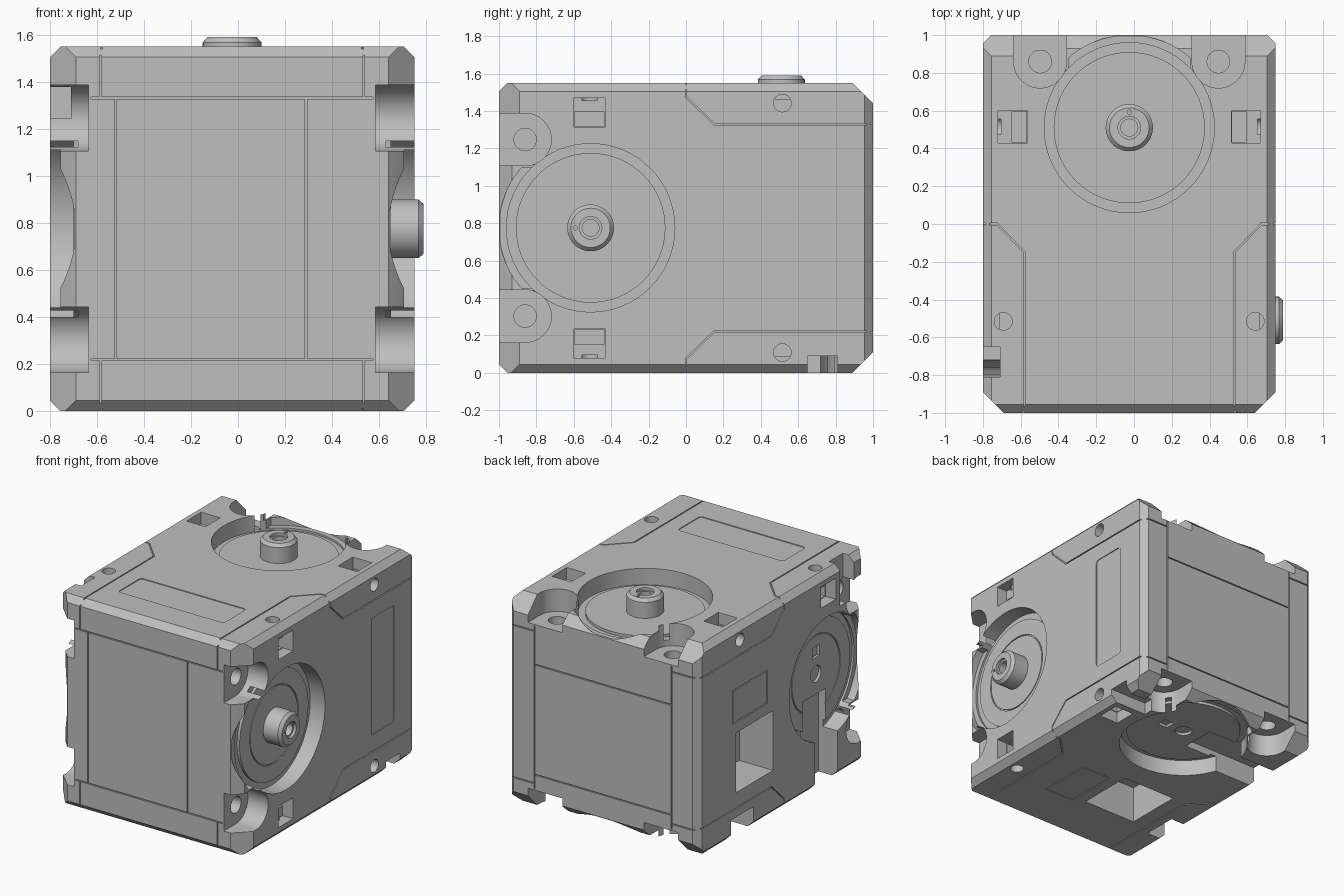
import bpy, bmesh, math
from mathutils import Matrix, Vector

if "Cube" in bpy.data.objects:
    bpy.data.objects.remove(bpy.data.objects["Cube"], do_unlink=True)

H = 0.775                      # half width and half height of the case
AY, LUG = -0.51, 0.472         # output axis and screw lug offsets
# The second actuator is the first one turned half round a diagonal axis
TURN = Matrix(((0, 0, 1, 0), (0, -1, 0, 0), (1, 0, 0, 0), (0, 0, 0, 1)))
UNITS = {"side": Matrix.Identity(4), "top": TURN}

mat = bpy.data.materials.new("plastic grey")
mat.use_nodes = True
GREY = (0.52, 0.52, 0.52, 1)
mat.diffuse_color = GREY
mat.node_tree.nodes["Principled BSDF"].inputs["Base Color"].default_value = GREY


def finish(name, bm):
    bmesh.ops.recalc_face_normals(bm, faces=bm.faces)
    me = bpy.data.meshes.new(name)
    bm.to_mesh(me)
    bm.free()
    me.materials.append(mat)
    ob = bpy.data.objects.new(name, me)
    bpy.context.collection.objects.link(ob)
    return ob


def loft(name, rings, m):
    """Closed solid through matching rings of points."""
    bm = bmesh.new()
    loops = [[bm.verts.new(m @ Vector(p)) for p in r] for r in rings]
    for a, b in zip(loops, loops[1:]):
        for i in range(len(a)):
            j = (i + 1) % len(a)
            bm.faces.new((a[i], a[j], b[j], b[i]))
    bm.faces.new(loops[0])
    bm.faces.new(loops[-1])
    return finish(name, bm)


def circle(y, z, r, n=64):
    return [(y + r * math.cos(2 * math.pi * i / n), z + r * math.sin(2 * math.pi * i / n))
            for i in range(n)]


def rect(y0, y1, z0, z1):
    return [(y0, z0), (y1, z0), (y1, z1), (y0, z1)]


def prism(outline, x0, x1, m, name="cutter"):
    return loft(name, [[(x, y, z) for y, z in outline] for x in (x0, x1)], m)


def carve(target, cutter):
    cutter.hide_render = True
    mod = target.modifiers.new("cut", "BOOLEAN")
    mod.operation, mod.solver, mod.object = "DIFFERENCE", "EXACT", cutter
    dg = bpy.context.evaluated_depsgraph_get()
    me = bpy.data.meshes.new_from_object(target.evaluated_get(dg))
    target.modifiers.clear()
    target.data = me
    bpy.data.objects.remove(cutter, do_unlink=True)


# Case: block with chamfered edges
bm = bmesh.new()
bmesh.ops.create_cube(bm, size=2, matrix=Matrix.Diagonal((H, 1, H, 1)))
chamfers = []
for s in (-1, 1):
    for t in (-1, 1):
        chamfers.append(((s, 0, t), 2 * H - 0.045))
    chamfers += [((s, -1, 0), H + 1 - 0.11), ((0, -1, s), H + 1 - 0.045),
                 ((0, 1, s), H + 1 - 0.11), ((s, 1, 0), H + 1 - 0.045)]
for n, d in chamfers:
    n = Vector(n)
    cut = bmesh.ops.bisect_plane(bm, geom=bm.verts[:] + bm.edges[:] + bm.faces[:],
                                 plane_co=n * d / 2, plane_no=n, clear_outer=True)
    rim = [e for e in cut["geom_cut"] if isinstance(e, bmesh.types.BMEdge)]
    bmesh.ops.holes_fill(bm, edges=rim, sides=0)
case = finish("case", bm)


def seam(points, s, m):
    """Thin groove along a path on a side face."""
    for (ya, za), (yb, zb) in zip(points, points[1:]):
        d = Vector((yb - ya, zb - za)).normalized() * 0.004
        carve(case, prism([(ya - d.x - d.y, za - d.y + d.x), (yb + d.x - d.y, zb + d.y + d.x),
                           (yb + d.x + d.y, zb + d.y - d.x), (ya - d.x + d.y, za - d.y - d.x)],
                          s * 0.765, s * 0.85, m))


def slot_outline():
    return rect(-0.62, -0.36, -0.9, -0.15)


parts = [case]
for unit, m in UNITS.items():
    for s in (1, -1):
        def cut(outline, depth, m=m, s=s):
            carve(case, prism(outline, s * depth, s * 0.9, m))

        # Round recess, open to the end face between the lugs
        cut(circle(AY, 0, 0.45), 0.655)
        cut(rect(-1.1, -0.72, -0.335, 0.335), 0.73)
        arc = [(AY - 0.49 * math.cos(a), 0.49 * math.sin(a))
               for a in [0.72 * (i / 10 - 1) for i in range(21)]]
        cut(arc + [(-0.7, 0.32), (-0.7, -0.32)], 0.67)
        wedge = [(0.66, -1.01), (0.73, -0.93), (0.85, -0.93), (0.85, -1.01)]
        carve(case, loft("cutter", [[(s * x, y, z) for x, y in wedge]
                                    for z in (-0.335, 0.335)], m))
        for t in (1, -1):
            # Screw lugs: rounded pocket and screw hole
            z, r = t * LUG, 0.14
            pocket = [(-0.86 + r * math.cos(a), z + r * math.sin(a))
                      for a in [math.pi * (i / 24 - 0.5) for i in range(25)]]
            cut(pocket + [(-1.1, z + r), (-1.1, z - r)], 0.61)
            cut(circle(-0.86, z, 0.06, 32), 0.45)
            # Square nut slots with a deeper inner half
            if s > 0 or t > 0:
                lo, hi = sorted((t * 0.54, t * 0.695))
                cut(rect(-0.6, -0.43, lo, hi), 0.69)
                lo, hi = sorted((t * 0.545, t * 0.62))
                cut(rect(-0.595, -0.435, lo, hi), 0.62)
            # Small screw hole and shell seam
            cut(circle(0.515, t * 0.667, 0.047, 32), 0.68)
            seam([(0, t * 0.8), (0, t * 0.7), (0.15, t * 0.555), (1.05, t * 0.555)], s, m)

    # Label inset with rounded corners on the drive face
    label = [(0.6125 + cy * 0.1075 + 0.025 * math.cos(a), cz * 0.405 + 0.025 * math.sin(a))
             for k, (cy, cz) in enumerate(((1, 1), (-1, 1), (-1, -1), (1, -1)))
             for a in [math.pi / 2 * (k + i / 5) for i in range(6)]]
    carve(case, prism(label, H - 0.006, 0.85, m))

    # Idler face: cable slot, cable channel, connector opening, engraved frame
    carve(case, prism(slot_outline(), -0.62, -0.9, m))
    carve(case, prism(rect(-0.81, -0.65, 0.47, 0.9), -0.685, -0.9, m))
    carve(case, prism(rect(0.13, 0.56, -0.44, 0), -0.5, -0.9, m))
    seam([(0.2, 0.08), (0.6, 0.08), (0.6, 0.32), (0.2, 0.32), (0.2, 0.08)], -1, m)

    # End face seams
    def end_seam(x0, x1, z0, z1, m=m):
        ring = [(x0, z0), (x1, z0), (x1, z1), (x0, z1)]
        carve(case, loft("cutter", [[(x, y, z) for x, z in ring] for y in (-1.05, -0.99)], m))

    w = 0.004
    for t in (1, -1):
        end_seam(-0.6, 0.6, t * 0.557 - w, t * 0.557 + w)
        for x in (-0.56, 0.56):
            lo, hi = sorted((t * 0.555, t * 0.8))
            end_seam(x - w, x + w, lo, hi)
    for x in (-0.495, 0.315):
        end_seam(x - w, x + w, -0.556, 0.556)

    # Drive disc and idler disc, each with a ring groove
    for kind, s in (("drive", 1), ("idler", -1)):
        disc = prism(circle(AY, 0, 0.4), s * 0.63, s * 0.675, m, f"{unit}_{kind}_disc")
        ring_profile = [(0.276, 0.667), (0.284, 0.667), (0.284, 0.7), (0.276, 0.7)]
        bm = bmesh.new()
        prof = [bm.verts.new((s * x, AY + r, 0)) for r, x in ring_profile]
        face = bm.faces.new(prof)
        bmesh.ops.spin(bm, geom=[face], cent=(0, AY, 0), axis=(1, 0, 0),
                       angle=2 * math.pi, steps=64, use_duplicate=False)
        bmesh.ops.remove_doubles(bm, verts=bm.verts, dist=0.0001)
        flat = [f for f in bm.faces if all(abs(v.co.z) < 1e-4 and v.co.y > AY for v in f.verts)]
        bmesh.ops.delete(bm, geom=flat, context="FACES_ONLY")
        bm.transform(m)
        carve(disc, finish("cutter", bm))
        if s < 0:
            carve(disc, prism(circle(AY, 0, 0.06, 32), -0.64, -0.9, m))
            carve(disc, prism(rect(-0.55, -0.47, 0.12, 0.2), -0.65, -0.9, m))
            carve(disc, prism(slot_outline(), -0.5, -0.9, m))
        parts.append(disc)

    # Output shaft with chamfered tip, stepped bore and locating hole
    tip = H + 0.04
    shaft = loft(f"{unit}_output_shaft",
                 [[(x, y, z) for y, z in circle(AY, 0, r, 48)]
                  for x, r in ((0.64, 0.125), (tip - 0.022, 0.125), (tip, 0.105))], m)
    carve(shaft, prism(circle(AY, 0, 0.06, 32), tip - 0.02, 0.9, m))
    carve(shaft, prism(circle(AY, 0, 0.045, 32), tip - 0.1, 0.9, m))
    carve(shaft, prism(circle(AY - 0.082, 0, 0.011, 16), tip - 0.03, 0.9, m))
    parts.append(shaft)

# Stand the model on the ground and smooth the round walls
for ob in parts:
    ob.data.transform(Matrix.Translation((-0.025, 0, H)))
    ob.data.materials.clear()
    ob.data.materials.append(mat)
bpy.ops.object.select_all(action="DESELECT")
for ob in parts:
    ob.select_set(True)
bpy.context.view_layer.objects.active = case
bpy.ops.object.shade_smooth_by_angle(angle=math.radians(25))
